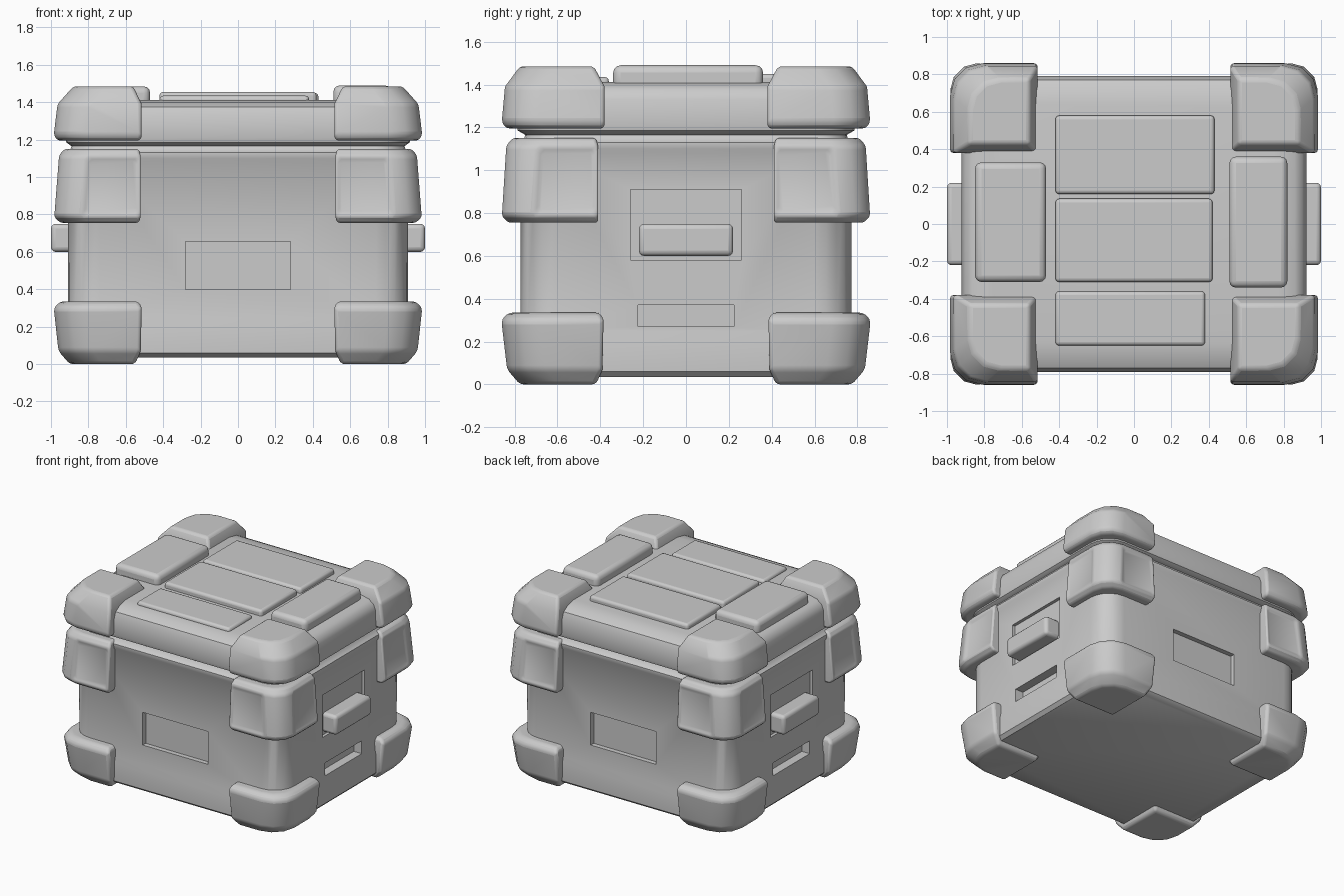
import bpy, bmesh, math
from mathutils import Vector

if "Cube" in bpy.data.objects:
    bpy.data.objects.remove(bpy.data.objects["Cube"])

grey = bpy.data.materials.new("plain grey")
grey.diffuse_color = (0.6, 0.6, 0.6, 1)
grey.use_nodes = True
grey.node_tree.nodes["Principled BSDF"].inputs["Base Color"].default_value = grey.diffuse_color


def finish(name, bm, bevel=0.0, mirror=(False, False)):
    bmesh.ops.recalc_face_normals(bm, faces=bm.faces)
    me = bpy.data.meshes.new(name)
    bm.to_mesh(me)
    bm.free()
    ob = bpy.data.objects.new(name, me)
    bpy.context.collection.objects.link(ob)
    me.materials.append(grey)
    if bevel:
        b = ob.modifiers.new("bevel", 'BEVEL')
        b.width, b.segments = bevel, 3
        b.limit_method, b.angle_limit = 'ANGLE', math.radians(32)
    if any(mirror):
        m = ob.modifiers.new("mirror", 'MIRROR')
        m.use_axis = (mirror[0], mirror[1], False)
        m.use_clip = m.use_mirror_merge = False
    return ob


def smooth(ob, angle=40):
    bpy.ops.object.select_all(action='DESELECT')
    ob.select_set(True)
    bpy.context.view_layer.objects.active = ob
    bpy.ops.object.shade_smooth_by_angle(angle=math.radians(angle))


def loft(bm, rings):
    rows = [[bm.verts.new(p) for p in ring] for ring in rings]
    n = len(rows[0])
    for a, b in zip(rows, rows[1:]):
        for i in range(n):
            bm.faces.new((a[i], a[(i + 1) % n], b[(i + 1) % n], b[i]))
    bm.faces.new(rows[0][::-1])
    bm.faces.new(rows[-1])


def arc(cx, cy, r, start, n):
    return [(cx + r * math.cos(start + math.pi / 2 * i / n),
             cy + r * math.sin(start + math.pi / 2 * i / n)) for i in range(n + 1)]


def round_rect(z, hx, hy, r):
    pts = []
    for k, (sx, sy) in enumerate(((1, 1), (-1, 1), (-1, -1), (1, -1))):
        pts += arc(sx * (hx - r), sy * (hy - r), r, k * math.pi / 2, 5)
    return [(x, y, z) for x, y in pts]


def shell(name, profile):
    bm = bmesh.new()
    loft(bm, [round_rect(*p) for p in profile])
    return finish(name, bm)


def add_box(bm, x0, x1, y0, y1, z0, z1):
    loft(bm, [[(x0, y0, z), (x1, y0, z), (x1, y1, z), (x0, y1, z)] for z in (z0, z1)])


def box(name, dims, bevel, mirror=(False, False)):
    bm = bmesh.new()
    add_box(bm, *dims)
    ob = finish(name, bm, bevel, mirror)
    smooth(ob)
    return ob


def corner_guard(name, profile, r, bevel, panel=False):
    # profile rows: height, outer x, outer y, inner x, inner y
    bm = bmesh.new()
    loft(bm, [[(x, y, z) for x, y in
               [(ix, iy), (ox, iy)] + arc(ox - r, oy - r, r, 0, 3) + [(ix, oy)]]
              for z, ox, oy, ix, iy in profile])
    bmesh.ops.recalc_face_normals(bm, faces=bm.faces)
    if panel:
        bm.normal_update()
        faces = [f for f in bm.faces if f.calc_area() > 0.06
                 and max(f.normal.x, f.normal.y) > 0.9
                 and max(f.calc_center_median().x / 0.9, f.calc_center_median().y / 0.78) > 1]
        bmesh.ops.inset_individual(bm, faces=faces, thickness=0.035, depth=-0.012)
    smooth(finish(name, bm, bevel, (True, True)))


# Main body with a slightly proud base band and rim
body = shell("crate_body", [
    (0.035, 0.89, 0.75, 0.16), (0.06, 0.915, 0.78, 0.17), (0.20, 0.918, 0.782, 0.17),
    (0.25, 0.908, 0.772, 0.17), (1.08, 0.91, 0.772, 0.17), (1.10, 0.922, 0.785, 0.17),
    (1.13, 0.922, 0.785, 0.17), (1.15, 0.895, 0.755, 0.16), (1.20, 0.88, 0.74, 0.15)])

# Pockets: front, back, handle recesses and side slots
bm = bmesh.new()
for s in (1, -1):
    y0, y1 = sorted((s * 0.735, s * 0.9))
    add_box(bm, -0.28, 0.28, y0, y1, 0.40, 0.655)
    x0, x1 = sorted((s * 0.885, s * 1.1))
    add_box(bm, x0, x1, -0.26, 0.26, 0.58, 0.91)
    x0, x1 = sorted((s * 0.84, s * 1.1))
    add_box(bm, x0, x1, -0.225, 0.225, 0.27, 0.37)
cutter = finish("pocket_cutter", bm)
cutter.hide_render = True
cut = body.modifiers.new("pockets", 'BOOLEAN')
cut.operation, cut.solver, cut.object = 'DIFFERENCE', 'EXACT', cutter
bpy.context.view_layer.objects.active = body
bpy.ops.object.modifier_apply(modifier=cut.name)
bpy.data.objects.remove(cutter)
smooth(body)

# Lid
smooth(shell("lid", [
    (1.165, 0.89, 0.75, 0.15), (1.185, 0.918, 0.785, 0.17), (1.21, 0.922, 0.792, 0.17),
    (1.33, 0.918, 0.787, 0.17), (1.375, 0.90, 0.77, 0.16), (1.40, 0.86, 0.72, 0.14),
    (1.412, 0.78, 0.64, 0.1)]))

# Raised panels on the lid
box("lid_back_panel", (-0.42, 0.43, 0.16, 0.58, 1.36, 1.45), 0.02)
box("lid_middle_panel", (-0.42, 0.42, -0.31, 0.135, 1.36, 1.455), 0.02)
box("lid_front_panel", (-0.42, 0.38, -0.65, -0.36, 1.36, 1.435), 0.02)
box("lid_left_pad", (-0.85, -0.47, -0.31, 0.33, 1.36, 1.485), 0.035)
box("lid_right_pad", (0.51, 0.82, -0.34, 0.36, 1.36, 1.49), 0.035)

# Side handles
box("side_handles", (0.86, 1.0, -0.22, 0.22, 0.60, 0.75), 0.025, (True, False))

# Corner guards: lid, middle and feet
corner_guard("lid_corner_guards", [
    (1.195, 0.965, 0.84, 0.52, 0.38), (1.225, 0.985, 0.86, 0.515, 0.38),
    (1.39, 0.965, 0.845, 0.515, 0.38), (1.485, 0.88, 0.775, 0.56, 0.43)], 0.17, 0.025)
corner_guard("middle_corner_guards", [
    (0.755, 0.95, 0.83, 0.53, 0.41), (0.79, 0.985, 0.862, 0.52, 0.41),
    (1.11, 0.96, 0.842, 0.52, 0.41), (1.15, 0.93, 0.81, 0.53, 0.42)], 0.15, 0.015, True)
corner_guard("foot_corner_guards", [
    (0.0, 0.90, 0.775, 0.55, 0.42), (0.07, 0.96, 0.835, 0.52, 0.39),
    (0.30, 0.985, 0.862, 0.515, 0.385), (0.335, 0.95, 0.83, 0.53, 0.40)], 0.18, 0.02)
